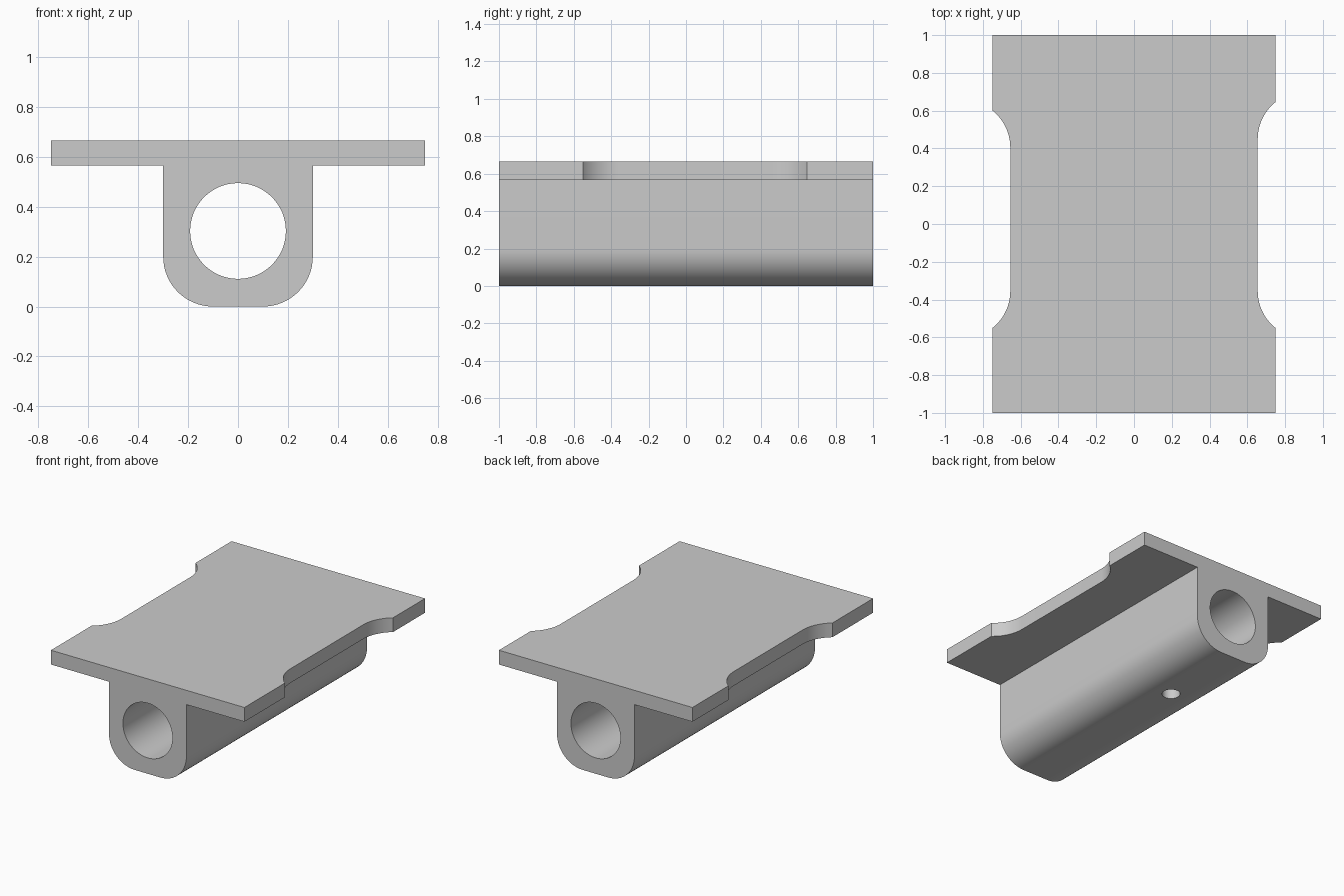
import bpy, bmesh, math
from mathutils import Matrix

if "Cube" in bpy.data.objects:
    bpy.data.objects.remove(bpy.data.objects["Cube"])


def arc(cx, cy, r, a0, a1, n):
    """Points on an arc, angles in degrees."""
    return [(cx + r * math.cos(math.radians(a0 + (a1 - a0) * i / n)),
             cy + r * math.sin(math.radians(a0 + (a1 - a0) * i / n))) for i in range(n + 1)]


def prism(name, pts, start, end, axis):
    """Extrude a 2D outline: XZ outline along y, or XY outline along z."""
    place = (lambda p: (p[0], start, p[1])) if axis == 'y' else (lambda p: (p[0], p[1], start))
    step = (0, end - start, 0) if axis == 'y' else (0, 0, end - start)
    bm = bmesh.new()
    face = bm.faces.new([bm.verts.new(place(p)) for p in pts])
    ext = bmesh.ops.extrude_face_region(bm, geom=[face])
    bmesh.ops.translate(bm, vec=step, verts=[g for g in ext['geom'] if isinstance(g, bmesh.types.BMVert)])
    bmesh.ops.recalc_face_normals(bm, faces=bm.faces)
    mesh = bpy.data.meshes.new(name)
    bm.to_mesh(mesh)
    bm.free()
    obj = bpy.data.objects.new(name, mesh)
    bpy.context.collection.objects.link(obj)
    return obj


def cut(target, cutter):
    """Subtract the cutter, then delete it."""
    mod = target.modifiers.new('cut', 'BOOLEAN')
    mod.operation, mod.solver, mod.object = 'DIFFERENCE', 'EXACT', cutter
    bpy.context.view_layer.objects.active = target
    bpy.ops.object.modifier_apply(modifier=mod.name)
    bpy.data.objects.remove(cutter)


PLATE_X, BODY_X, TOP, UNDER, R = 0.75, 0.30, 0.665, 0.565, 0.20

# T-shaped section: mounting plate on top of a round-cornered housing
section = [(-PLATE_X, TOP), (-PLATE_X, UNDER), (-BODY_X, UNDER)]
section += arc(-BODY_X + R, R, R, 180, 270, 16)
section += arc(BODY_X - R, R, R, 270, 360, 16)
section += [(BODY_X, UNDER), (PLATE_X, UNDER), (PLATE_X, TOP)]
bracket = prism('bearing_bracket', section, -1, 1, 'y')

# Lengthwise bore
cut(bracket, prism('bore_cutter', arc(0, 0.303, 0.192, 0, 360, 64)[:-1], -1.2, 1.2, 'y'))

# Small hole through the underside into the bore
cut(bracket, prism('hole_cutter', arc(0, 0.375, 0.059, 0, 360, 32)[:-1], -0.1, 0.25, 'z'))

# Side notches with rounded inner corners; the right one is slightly longer
NOTCH_X, NR = 0.655, 0.25
for side, y_end in ((-1, 0.405), (1, 0.45)):
    outline = arc(NOTCH_X + NR, y_end, NR, 90, 180, 24) + arc(NOTCH_X + NR, -0.355, NR, 180, 270, 24)
    cut(bracket, prism('notch_cutter', [(side * x, y) for x, y in outline], 0.5, 0.8, 'z'))

# Smooth curves, sharp edges
bracket.select_set(True)
bpy.context.view_layer.objects.active = bracket
bpy.ops.object.shade_smooth_by_angle(angle=math.radians(30))
